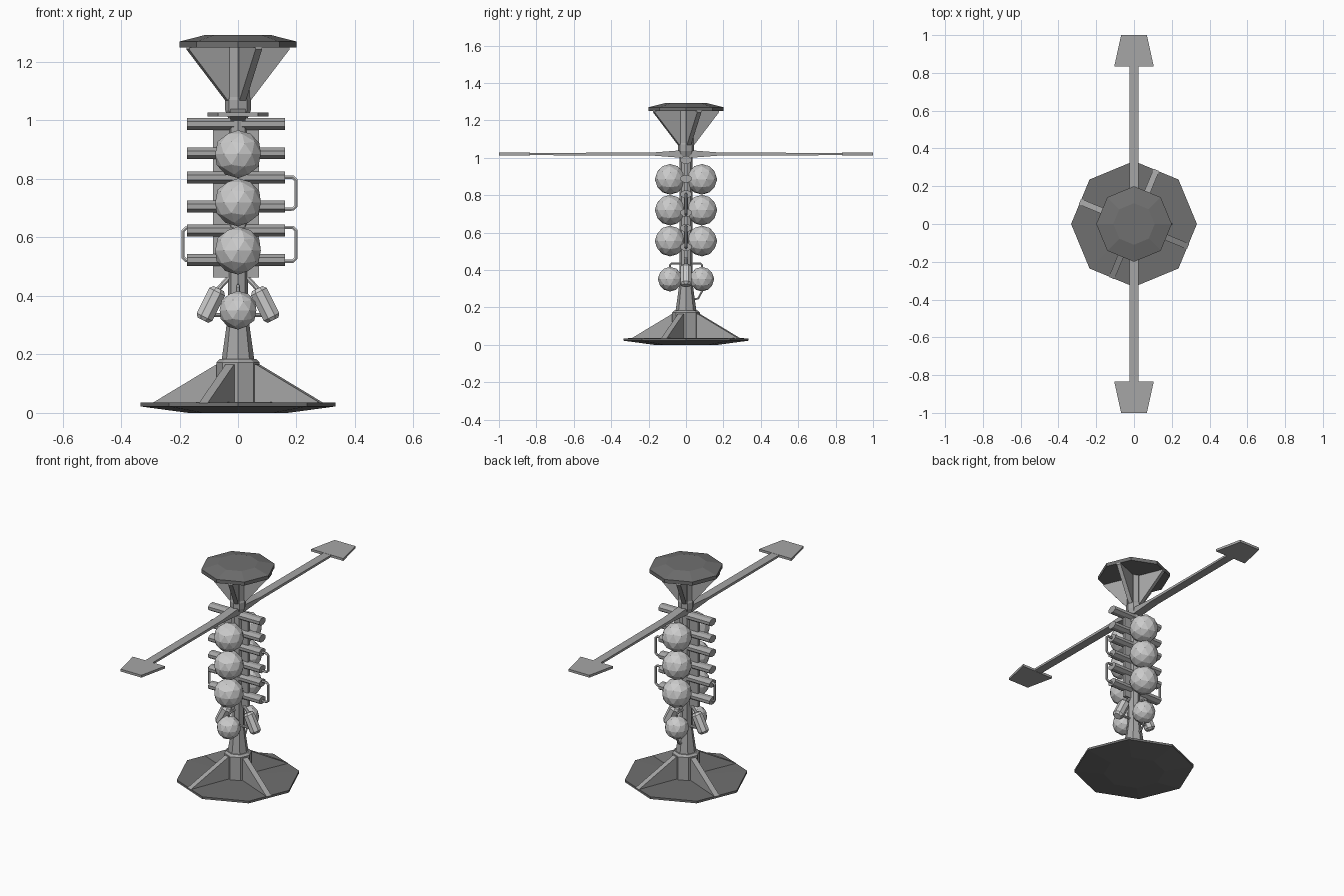
import bpy, bmesh
from math import sin, cos, pi, radians
from mathutils import Vector, Matrix

if "Cube" in bpy.data.objects:
    bpy.data.objects.remove(bpy.data.objects["Cube"])


def grey(name, v):
    m = bpy.data.materials.new(name)
    m.diffuse_color = (v, v, v, 1)
    m.use_nodes = True
    m.node_tree.nodes["Principled BSDF"].inputs["Base Color"].default_value = m.diffuse_color
    return m


DARK, MID, LIGHT = grey("dark_grey", 0.16), grey("mid_grey", 0.38), grey("light_grey", 0.85)


def finish(bm, name, mat):
    bmesh.ops.recalc_face_normals(bm, faces=bm.faces)
    me = bpy.data.meshes.new(name)
    bm.to_mesh(me)
    bm.free()
    me.materials.append(mat)
    ob = bpy.data.objects.new(name, me)
    bpy.context.collection.objects.link(ob)
    return ob


def lathe(name, profile, mat=MID, n=8):
    """Faceted turned part from (radius, z) points, capped at both ends."""
    bm = bmesh.new()
    rings = [[bm.verts.new((r * cos(2 * pi * i / n), r * sin(2 * pi * i / n), z))
              for i in range(n)] for r, z in profile]
    for a, b in zip(rings, rings[1:]):
        for i in range(n):
            j = (i + 1) % n
            bm.faces.new((a[i], a[j], b[j], b[i]))
    bm.faces.new(rings[0])
    bm.faces.new(rings[-1])
    return finish(bm, name, mat)


def prism(name, outline, thick, matrix=Matrix(), mat=MID):
    """Outline in local XZ, extruded symmetrically along local Y."""
    bm = bmesh.new()
    lo = [bm.verts.new((x, -thick / 2, z)) for x, z in outline]
    hi = [bm.verts.new((x, thick / 2, z)) for x, z in outline]
    bm.faces.new(lo)
    bm.faces.new(hi)
    for i in range(len(lo)):
        j = (i + 1) % len(lo)
        bm.faces.new((lo[i], lo[j], hi[j], hi[i]))
    bm.transform(matrix)
    return finish(bm, name, mat)


def rod(name, a, b, r1, r2=None, mat=MID, n=8, depth_scale=1):
    """Faceted cylinder or cone between two points."""
    a, b = Vector(a), Vector(b)
    d = b - a
    m = Matrix.Translation((a + b) / 2) @ Matrix.Diagonal((1, depth_scale, 1, 1)) \
        @ d.to_track_quat('Z', 'Y').to_matrix().to_4x4() @ Matrix.Rotation(pi / n, 4, 'Z')
    bm = bmesh.new()
    bmesh.ops.create_cone(bm, cap_ends=True, segments=n, radius1=r1,
                          radius2=r1 if r2 is None else r2, depth=d.length, matrix=m)
    return finish(bm, name, mat)


def tube(name, pts, r, mat=LIGHT):
    """Thin bent wire along a polyline."""
    cu = bpy.data.curves.new(name, 'CURVE')
    cu.dimensions = '3D'
    cu.bevel_depth = r
    cu.bevel_resolution = 1
    cu.use_fill_caps = True
    cu.materials.append(mat)
    sp = cu.splines.new('POLY')
    sp.use_smooth = False
    sp.points.add(len(pts) - 1)
    for p, co in zip(sp.points, pts):
        p.co = (*co, 1)
    ob = bpy.data.objects.new(name, cu)
    bpy.context.collection.objects.link(ob)
    bpy.ops.object.select_all(action='DESELECT')
    ob.select_set(True)
    bpy.context.view_layer.objects.active = ob
    bpy.ops.object.convert(target='MESH')


def ball(name, loc, r):
    bm = bmesh.new()
    bmesh.ops.create_icosphere(bm, subdivisions=2, radius=r, matrix=Matrix.Translation(loc))
    return finish(bm, name, LIGHT)


# Base plate, hub, tapered foot and central column
lathe("base_plate", [(0.17, 0), (0.333, 0.022), (0.333, 0.035), (0.06, 0.037)], DARK)
lathe("base_hub", [(0.074, 0.03), (0.074, 0.173), (0.062, 0.184), (0.05, 0.184)])
lathe("column", [(0.056, 0.18), (0.035, 0.33), (0.034, 1.0), (0.028, 1.012)])

# Upper neck, collar and cap plate
lathe("neck", [(0.03, 1.0), (0.044, 1.035), (0.044, 1.07), (0.04, 1.08), (0.04, 1.255)])
lathe("cap_plate", [(0.05, 1.249), (0.2, 1.249), (0.2, 1.27), (0.11, 1.293)], DARK)

# Radial fins: base and, mirrored, under the cap
for k in range(4):
    prism("base_fin", [(0.05, 0.03), (0.31, 0.034), (0.075, 0.165), (0.05, 0.165)], 0.032,
          Matrix.Rotation(radians(67.5 + 90 * k), 4, 'Z'))
    prism("cap_fin", [(0.02, 1.252), (0.185, 1.252), (0.185, 1.242), (0.042, 1.068), (0.02, 1.068)],
          0.024, Matrix.Rotation(radians(22.5 + 90 * k), 4, 'Z'))

# Backing board and cross bars
prism("backing_board", [(-0.085, 0.463), (0.072, 0.463), (0.072, 0.97), (-0.085, 0.97)], 0.02)
for z in (0.988, 0.888, 0.805, 0.706, 0.624, 0.523):
    rod("cross_bar", (-0.175, 0, z), (0.16, 0, z), 0.022, depth_scale=1.45)

# Side handles joining pairs of bars
for s, x0, x1, zt, zb in ((1, 0.15, 0.198, 0.806, 0.697), (1, 0.15, 0.198, 0.634, 0.519),
                          (-1, 0.16, 0.188, 0.632, 0.522)):
    c = 0.01
    tube("side_handle", [(s * x0, 0, zt), (s * (x1 - c), 0, zt), (s * x1, 0, zt - c),
                         (s * x1, 0, zb + c), (s * (x1 - c), 0, zb), (s * x0, 0, zb)], 0.007)

for s in (-1, 1):
    # Large and small balls on front and back
    for z in (0.885, 0.72, 0.555):
        ball("large_ball", (0, s * 0.085, z), 0.082)
    ball("small_ball", (0, s * 0.085, 0.351), 0.066)
    tube("ball_hanger", [(0, 0, 0.435), (0, s * 0.078, 0.435), (0, s * 0.086, 0.427),
                         (0, s * 0.086, 0.39)], 0.006)

    # Angled side canisters with struts
    top, bot = Vector((s * 0.066, 0, 0.425)), Vector((s * 0.12, 0, 0.317))
    d = (bot - top).normalized()
    rod("canister", top + d * 0.012, bot - d * 0.012, 0.032, mat=LIGHT)
    rod("canister_top", top, top + d * 0.012, 0.022, 0.032, mat=LIGHT)
    rod("canister_tip", bot - d * 0.012, bot, 0.032, 0.022, mat=LIGHT)
    rod("canister_strut", (s * 0.02, 0, 0.475), (s * 0.08, 0, 0.41), 0.009, mat=LIGHT)
    rod("canister_brace", (s * 0.02, 0, 0.335), (s * 0.1, 0, 0.335), 0.007, mat=LIGHT)

# Wire under the back ball
tube("lower_wire", [(0, 0.09, 0.3), (0, 0.085, 0.285), (0, 0.065, 0.248), (0, 0.045, 0.244)], 0.006)

# Long arm along y, thicker at its middle, with a flared paddle on each end
turn = Matrix.Rotation(pi / 2, 4, 'Z')
half = [(0.18, 1.028), (0.85, 1.026), (0.85, 1.014), (0.18, 1.012)]
prism("long_arm", [(0, 1.042)] + half + [(0, 0.998)] + [(-y, z) for y, z in reversed(half)],
      0.05, turn)
flat = Matrix.Translation((0, 0, 1.02)) @ Matrix.Rotation(-pi / 2, 4, 'X')
for s in (-1, 1):
    prism("end_paddle", [(-0.105, s * 0.833), (0.105, s * 0.833),
                         (0.068, s), (-0.068, s)], 0.014, flat)
